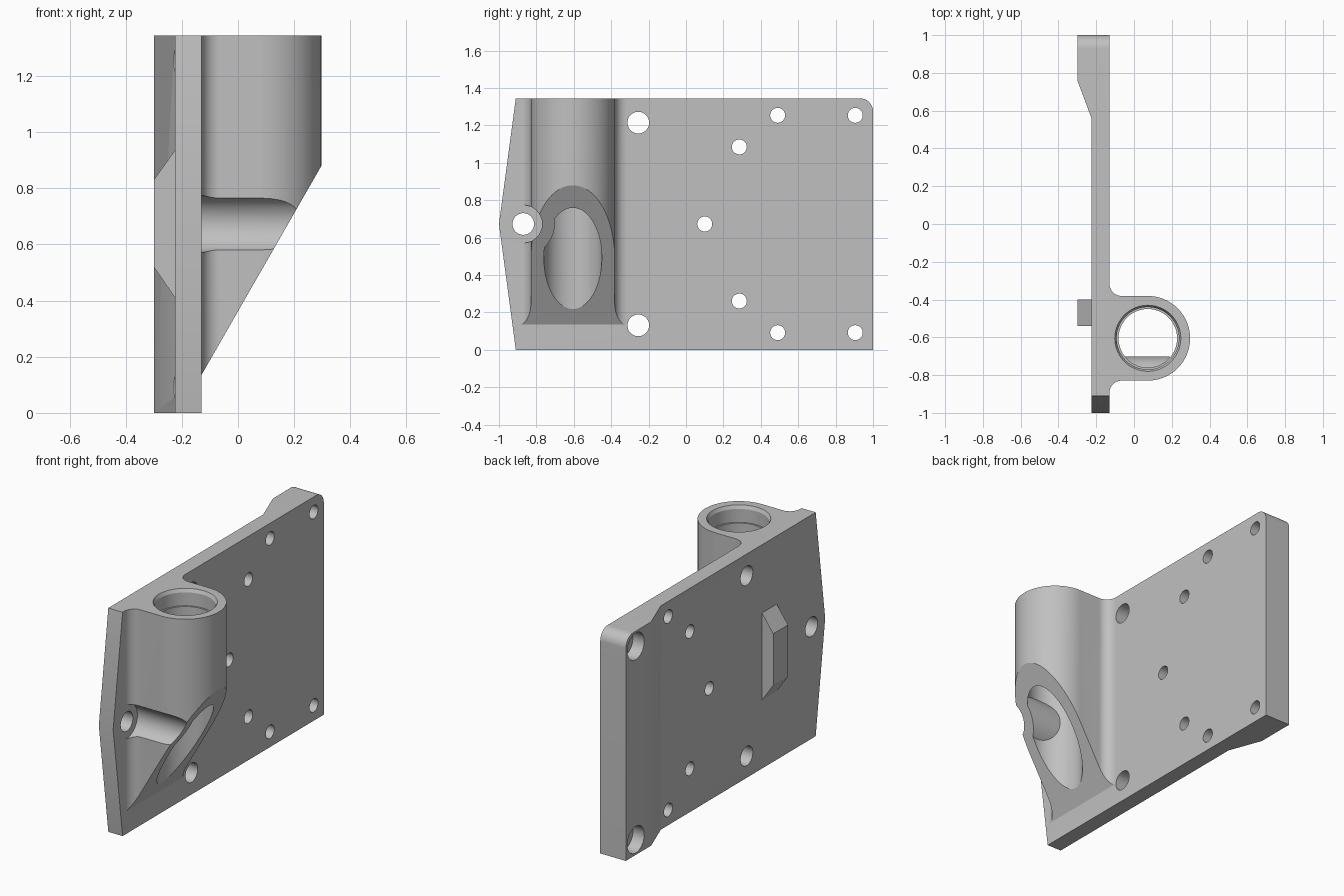
import bpy, bmesh
from math import sin, cos, radians

cube = bpy.data.objects.get("Cube")
if cube:
    bpy.data.objects.remove(cube, do_unlink=True)

grey = bpy.data.materials.new("machined grey")
grey.use_nodes = True
GREY = (0.53, 0.53, 0.53, 1)
grey.diffuse_color = GREY
grey.node_tree.nodes["Principled BSDF"].inputs["Base Color"].default_value = GREY

# How each extrusion axis turns profile (a, b) and height h into x, y, z
PLACE = {
    "x": lambda a, b, h: (h, a, b),
    "y": lambda a, b, h: (a, h, b),
    "z": lambda a, b, h: (a, b, h),
}


def arc(ca, cb, r, start, end, steps=16):
    angles = [radians(start + (end - start) * i / steps) for i in range(steps + 1)]
    return [(ca + r * cos(t), cb + r * sin(t)) for t in angles]


def loft(name, axis, sections):
    """Closed solid through (outline, height) sections along an axis."""
    bm = bmesh.new()
    rings = [[bm.verts.new(PLACE[axis](a, b, h)) for a, b in pts] for pts, h in sections]
    n = len(rings[0])
    for low, high in zip(rings, rings[1:]):
        for i in range(n):
            j = (i + 1) % n
            bm.faces.new((low[i], low[j], high[j], high[i]))
    bm.faces.new(rings[0])
    bm.faces.new(rings[-1])
    bmesh.ops.recalc_face_normals(bm, faces=bm.faces)
    mesh = bpy.data.meshes.new(name)
    bm.to_mesh(mesh)
    bm.free()
    mesh.materials.append(grey)
    obj = bpy.data.objects.new(name, mesh)
    bpy.context.collection.objects.link(obj)
    return obj


def prism(name, axis, pts, lo, hi):
    return loft(name, axis, [(pts, lo), (pts, hi)])


def circle(ca, cb, r, steps=64):
    return arc(ca, cb, r, 0, 360, steps)[:-1]


def combine(target, tool, operation):
    """Apply a boolean and remove the tool."""
    mod = target.modifiers.new("boolean", "BOOLEAN")
    mod.operation, mod.solver, mod.object = operation, "EXACT", tool
    bpy.context.view_layer.update()
    graph = bpy.context.evaluated_depsgraph_get()
    mesh = bpy.data.meshes.new_from_object(target.evaluated_get(graph))
    target.modifiers.clear()
    target.data = mesh
    bpy.data.objects.remove(tool, do_unlink=True)


H, MID = 1.345, 0.673          # plate height and mid height
BACK, STEP, FACE = -0.3, -0.225, -0.13   # plate layers along x
TX, TY, TR = 0.073, -0.605, 0.224        # socket centre and radius
EAR_Y = -0.87                  # front screw position

# Plate: pointed front edge, one rounded rear corner, thick rear rail
outline = [(-0.91, 0), (1, 0)] + arc(0.93, H - 0.07, 0.07, 0, 90) + [(-0.91, H), (-1, MID)]
plate = prism("mounting_plate", "x", outline, BACK, FACE)
relief = [(STEP, -1.2), (STEP, 0.56), (BACK, 0.76), (-0.4, 0.76), (-0.4, -1.2)]
combine(plate, prism("relief", "z", relief, -0.1, H + 0.1), "DIFFERENCE")

# Chamfered locating lug on the back
lug = [(STEP + 0.02, 0.382), (BACK, 0.52), (BACK, 0.83), (STEP + 0.02, 0.963)]
combine(plate, prism("lug", "y", lug, -0.54, -0.40), "UNION")

# Socket body: round nose blended into the plate with fillets
F = 0.065
body = ([(-0.18, TY - TR - F)] + arc(FACE + F, TY - TR - F, F, 180, 90)
        + arc(TX, TY, TR, -90, 90, 48)
        + arc(FACE + F, TY + TR + F, F, 270, 180) + [(-0.18, TY + TR + F)])
socket = prism("socket", "z", body, 0.01, H)

# Stepped bore with a chamfered mouth
bore = [(0.155, -0.1), (0.155, H - 0.10), (0.165, H - 0.10),
        (0.165, H - 0.02), (0.175, H), (0.185, H + 0.02)]
cutter = loft("bore", "z", [(circle(TX, TY, r, 96), z) for r, z in bore])
combine(socket, cutter, "DIFFERENCE")

# Wall around the screw channel, kept inside the socket body
wall = prism("channel_wall", "x", circle(EAR_Y, MID, 0.168), -0.16, 0.4)
combine(wall, prism("wall_limit", "z", body, 0.01, H), "INTERSECT")
combine(socket, wall, "UNION")

# Slanted underside
SLOPE = 1.745
under = [(-0.25, 0.135 - 0.12 * SLOPE), (0.5, 0.135 + 0.63 * SLOPE), (0.5, -0.5), (-0.25, -0.5)]
combine(socket, prism("underside", "y", under, -1.2, 0.2), "DIFFERENCE")

# Join the socket, then cut the screw channel down to the plate face
combine(plate, socket, "UNION")
combine(plate, prism("channel", "x", circle(EAR_Y, MID, 0.101), FACE, 0.5), "DIFFERENCE")

# Screw holes, mirrored about mid height, with counterbores at the rear
holes = [(EAR_Y, MID, 0.058), (0.1, MID, 0.04)]
for y, offset, r in [(-0.255, 0.542, 0.058), (0.285, 0.412, 0.04),
                     (0.49, 0.581, 0.04), (0.905, 0.581, 0.04)]:
    for side in (-1, 1):
        z = MID + side * offset
        holes.append((y, z, r))
        if y > 0.4:
            pocket = prism("counterbore", "x", circle(y, z, 0.08, 48), STEP, -0.5)
            combine(plate, pocket, "DIFFERENCE")
for y, z, r in holes:
    combine(plate, prism("hole", "x", circle(y, z, r, 40), -0.5, FACE + 0.02), "DIFFERENCE")

# Smooth curved walls, crisp machined edges
plate.name = "plate_with_socket"
bpy.ops.object.select_all(action="DESELECT")
plate.select_set(True)
bpy.context.view_layer.objects.active = plate
bpy.ops.object.shade_smooth_by_angle(angle=radians(25))
